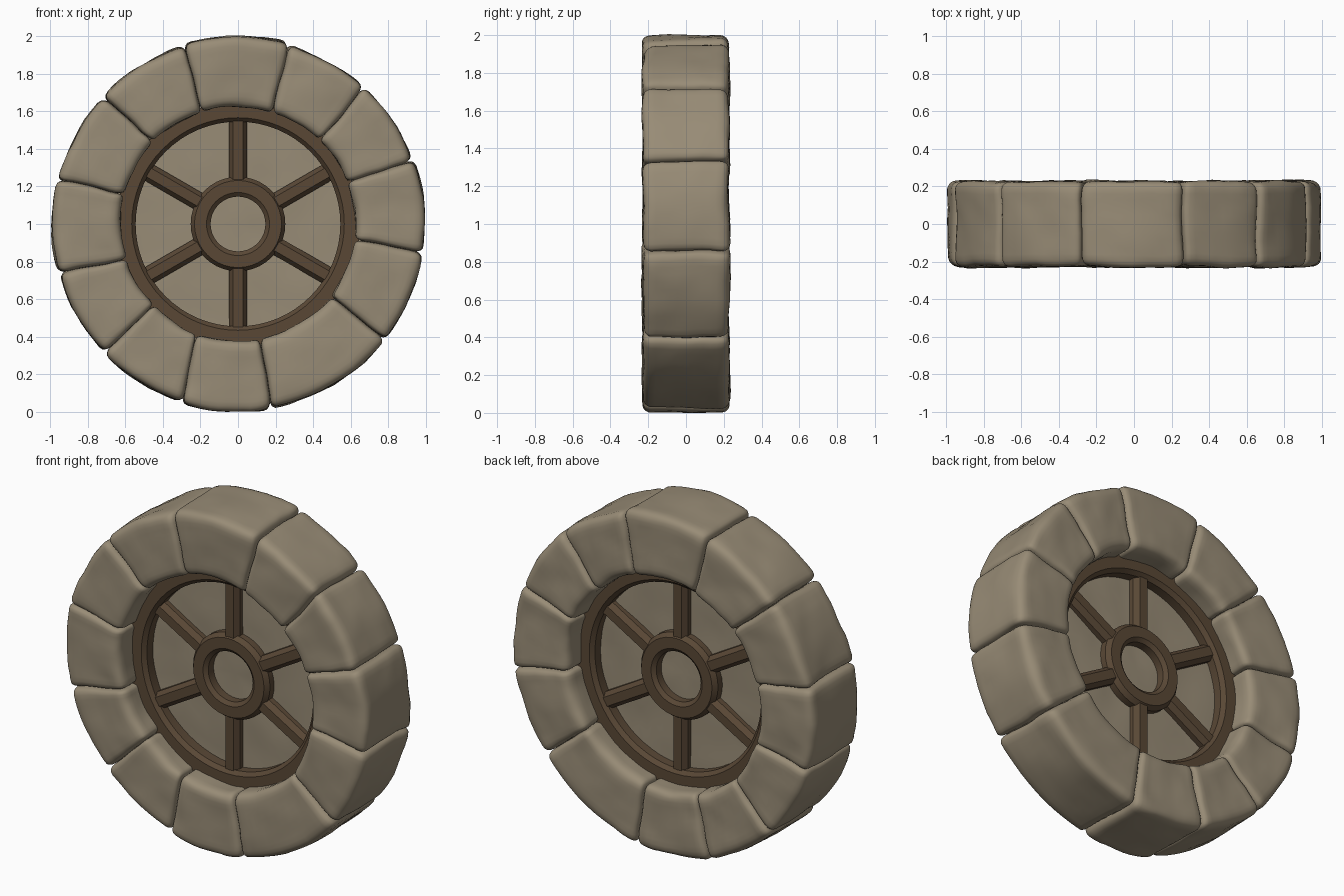
import bpy, bmesh, math
from mathutils import Vector, noise

if "Cube" in bpy.data.objects:
    bpy.data.objects.remove(bpy.data.objects["Cube"])

CENTRE = Vector((0, 0, 1))


def material(name, rgb):
    m = bpy.data.materials.new(name)
    m.diffuse_color = (*rgb, 1)
    m.use_nodes = True
    m.node_tree.nodes["Principled BSDF"].inputs["Base Color"].default_value = m.diffuse_color
    return m


STONE = material("tan stone", (0.315, 0.262, 0.182))
WOOD = material("dark brown wood", (0.100, 0.064, 0.036))


def finish(name, bm, mat, angle):
    bmesh.ops.remove_doubles(bm, verts=bm.verts, dist=0.0005)
    bmesh.ops.recalc_face_normals(bm, faces=bm.faces)
    me = bpy.data.meshes.new(name)
    bm.to_mesh(me)
    bm.free()
    me.materials.append(mat)
    for p in me.polygons:
        p.use_smooth = True
    me.set_sharp_from_angle(angle=math.radians(angle))
    ob = bpy.data.objects.new(name, me)
    bpy.context.collection.objects.link(ob)
    return ob


def polar(r, a, y):
    return CENTRE + Vector((r * math.cos(a), y, r * math.sin(a)))


def lathe(profile, steps, closed=True):
    """Turn a (radius, y) outline around the wheel axle."""
    bm = bmesh.new()
    rings = [[bm.verts.new(polar(r, 2 * math.pi * i / steps, y)) for r, y in profile]
             for i in range(steps)]
    n = len(profile)
    for i in range(steps):
        a, b = rings[i], rings[(i + 1) % steps]
        for j in range(n if closed else n - 1):
            k = (j + 1) % n
            bm.faces.new((a[j], a[k], b[k], b[j]))
    return bm


def both_sides(half):
    """Complete a front-half outline with its mirror image on the back."""
    return half + [(r, -y) for r, y in reversed(half)]


# Rim stones: joint angles in degrees at the (inner, outer) edge, plus outer radius
JOINTS = [(108, 106.6, 0.99), (136, 136.7, 0.985), (165, 166.3, 0.99), (197, 195.2, 0.985),
          (224, 224, 0.99), (250, 252.5, 1.0), (281, 280, 0.995), (322, 321.7, 0.995),
          (352, 351.4, 0.995), (380.6, 380.3, 0.99), (405.8, 407.7, 0.99), (432.5, 434.7, 1.0)]
INNER, HALF_W = 0.625, 0.228


def rim_stone(i):
    in0, out0, outer = JOINTS[i]
    if i + 1 < len(JOINTS):
        in1, out1 = JOINTS[i + 1][:2]
    else:
        in1, out1 = JOINTS[0][0] + 360, JOINTS[0][1] + 360
    half = Vector((math.radians(out1 - out0) * 0.41, (outer - INNER) / 2, HALF_W))
    rad = Vector((0.03, 0.05, 0.05))
    bm = bmesh.new()
    bmesh.ops.create_cube(bm, size=2)
    bmesh.ops.subdivide_edges(bm, edges=bm.edges[:], cuts=15, use_grid_fill=True)
    for v in bm.verts:
        # rounded box, with the grid crowded towards its edges
        p = Vector([math.sin(c * math.pi / 2) * h for c, h in zip(v.co, half)])
        core = Vector([max(-(h - r), min(h - r, c)) for c, h, r in zip(p, half, rad)])
        d = Vector([(c - k) / r for c, k, r in zip(p, core, rad)])
        if d.length > 0:
            d.normalize()
        p = core + Vector([c * r for c, r in zip(d, rad)])
        # bend round the wheel, then roughen
        t, f = p.x / half.x / 2 + 0.5, p.y / half.y / 2 + 0.5
        a0, a1 = in0 + (out0 - in0) * f, in1 + (out1 - in1) * f
        q = polar(INNER + (outer - INNER) * f, math.radians(a0 + (a1 - a0) * t), p.z)
        q += noise.noise_vector(q * 4.5) * 0.011 + noise.noise_vector(q * 12) * 0.004
        v.co = q
    finish(f"rim_stone_{i + 1}", bm, STONE, 60)


for i in range(len(JOINTS)):
    rim_stone(i)

# Stone disc in the middle, slightly uneven
radii = [0.0, 0.08, 0.16, 0.24, 0.32, 0.4, 0.48, 0.56, 0.66]
disc = lathe(both_sides([(r, -0.022) for r in radii]), 48, closed=False)
for v in disc.verts:
    v.co.y += noise.noise(v.co * 5) * 0.01
finish("stone_disc", disc, STONE, 60)

# Wooden outer ring and hub, showing on both sides of the disc
finish("wooden_ring", lathe(both_sides(
    [(0.65, -0.098), (0.566, -0.098), (0.545, -0.075)]), 64), WOOD, 30)
finish("wooden_hub", lathe(both_sides(
    [(0.252, -0.06), (0.232, -0.088), (0.168, -0.088), (0.146, -0.07)]), 40), WOOD, 30)

# Six chamfered spokes running through the disc
for k in range(6):
    a = math.radians(30 + 60 * k)
    along = Vector((math.cos(a), 0, math.sin(a)))
    across = Vector((-math.sin(a), 0, math.cos(a)))
    section = both_sides([(-0.048, -0.05), (-0.026, -0.08)]) 
    section += [(-w, y) for w, y in reversed(section)]
    # order the outline round the section
    section = sorted(section, key=lambda s: math.atan2(s[1], s[0]))
    bm = bmesh.new()
    ends = [[bm.verts.new(CENTRE + along * r + across * w + Vector((0, y, 0)))
             for w, y in section] for r in (0.2, 0.58)]
    n = len(section)
    for j in range(n):
        m = (j + 1) % n
        bm.faces.new((ends[0][j], ends[0][m], ends[1][m], ends[1][j]))
    bm.faces.new(ends[0])
    bm.faces.new(ends[1])
    finish(f"spoke_{k + 1}", bm, WOOD, 30)
